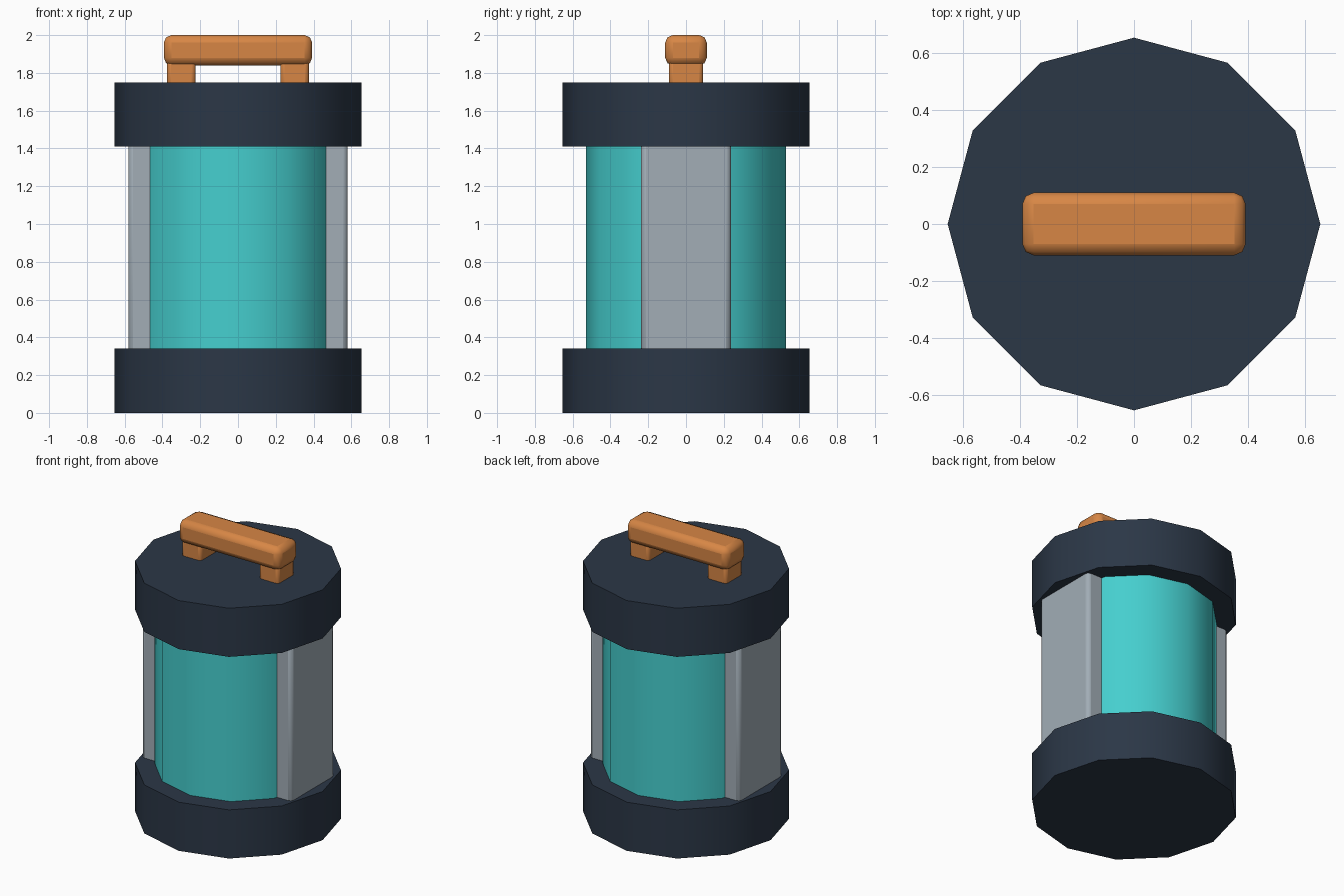
import bpy, math

if "Cube" in bpy.data.objects:
    bpy.data.objects.remove(bpy.data.objects["Cube"])


def material(name, rgb):
    m = bpy.data.materials.new(name)
    m.diffuse_color = (*rgb, 1)
    m.use_nodes = True
    m.node_tree.nodes["Principled BSDF"].inputs["Base Color"].default_value = m.diffuse_color
    return m


NAVY = material("dark_navy", (0.024, 0.038, 0.062))
TEAL = material("teal_glass", (0.06, 0.62, 0.62))
GREY = material("cool_grey", (0.36, 0.42, 0.47))
ORANGE = material("orange", (0.68, 0.24, 0.06))


def finish(name, mat):
    ob = bpy.context.object
    ob.name = name
    ob.data.materials.append(mat)
    bpy.ops.object.shade_smooth_by_angle(angle=math.radians(40))
    return ob


def drum(name, radius, z0, z1, mat):
    bpy.ops.mesh.primitive_cylinder_add(vertices=12, radius=radius, depth=z1 - z0,
                                        location=(0, 0, (z0 + z1) / 2))
    return finish(name, mat)


def block(name, size, centre, bevel, mat):
    bpy.ops.mesh.primitive_cube_add(size=1, location=centre)
    bpy.context.object.scale = size
    bpy.ops.object.transform_apply(location=False, rotation=False, scale=True)
    ob = finish(name, mat)
    mod = ob.modifiers.new("rounded_edges", 'BEVEL')
    mod.width = bevel
    mod.segments = 2
    return ob


# Canister: two end caps around a glass tube
drum("bottom_cap", 0.655, 0, 0.34, NAVY)
drum("top_cap", 0.655, 1.41, 1.75, NAVY)
drum("glass_tube", 0.53, 0.32, 1.43, TEAL)

# Side plates and handle posts, mirrored left and right
for side, s in (("left", -1), ("right", 1)):
    block(side + "_side_plate", (0.14, 0.475, 1.17), (s * 0.51, 0, 0.875), 0.025, GREY)
    block(side + "_handle_post", (0.15, 0.18, 0.18), (s * 0.3, 0, 1.79), 0.02, ORANGE)

# Handle grip
block("handle_grip", (0.785, 0.22, 0.16), (0, 0, 1.92), 0.04, ORANGE)
